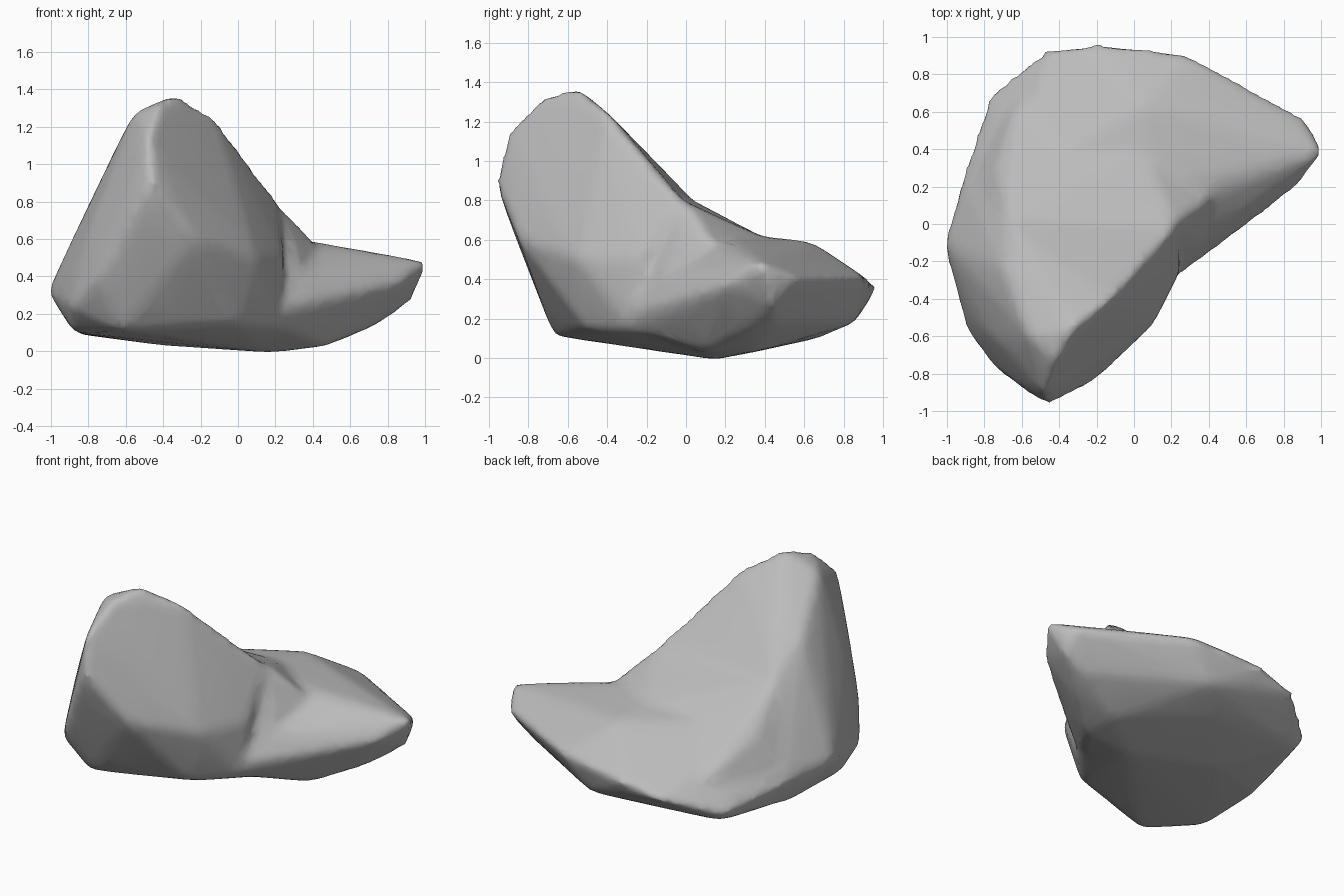
import bpy
import bmesh

# Remove the default object only
default_cube = bpy.data.objects.get("Cube")
if default_cube:
    bpy.data.objects.remove(default_cube, do_unlink=True)

# Single stone colour
stone_grey = bpy.data.materials.new("stone_grey")
stone_grey.use_nodes = True
colour = (.5, .5, .5, 1)
stone_grey.diffuse_color = colour
shader = next(n for n in stone_grey.node_tree.nodes if n.type == "BSDF_PRINCIPLED")
shader.inputs["Base Color"].default_value = colour


def hull_mass(name, corners):
    """Make a closed convex stone mass from its corner points."""
    mesh = bpy.data.meshes.new(name)
    bm = bmesh.new()
    for corner in corners:
        bm.verts.new(corner)
    bmesh.ops.convex_hull(bm, input=bm.verts[:])
    loose = [v for v in bm.verts if not v.link_faces]
    bmesh.ops.delete(bm, geom=loose, context="VERTS")
    bmesh.ops.recalc_face_normals(bm, faces=bm.faces[:])
    bm.to_mesh(mesh)
    bm.free()
    mesh.materials.append(stone_grey)
    stone = bpy.data.objects.new(name, mesh)
    bpy.context.collection.objects.link(stone)
    return stone


# Tall leaning mass: crown, bulging front and left flank, then the base
rock = hull_mass("rock", [
    (-.32, -.55, 1.38), (-.56, -.6, 1.28), (-.42, -.74, 1.32), (-.12, -.4, 1.25),
    (-.48, -.91, 1.15), (-.46, -.97, .9), (-.69, -.25, 1), (-.64, -.68, 1),
    (-.76, -.6, .75), (-.88, -.48, .45),
    (-.22, -.85, .6), (.1, -.55, .5), (.25, -.25, .5), (.22, -.02, .8),
    (-.66, 0, .84), (-.58, -.9, .7), (-.74, -.78, .4), (-1.02, -.1, .32),
    (-.91, .25, .3), (-.89, -.58, .23), (-.88, -.38, .1), (-.62, -.67, .11),
    (0, -.5, .14), (.22, -.27, .14), (-.85, .1, .09), (-.4, .3, .03),
    (.18, .14, -.01),
])

# Shoulder: carries the back slope down from the crown to the wing
shoulder = hull_mass("shoulder", [
    (-.68, 0, .82), (.22, 0, .79), (-.74, .3, .56), (.05, .42, .6),
    (.4, .12, .6), (.32, -.1, .5), (-.9, .2, .32), (-.62, .68, .38),
    (.3, .5, .3), (-.3, -.3, .4), (.3, -.22, .25), (-.4, .3, .1),
])

# Low wing: sloping back, pointed tip, front flank, then the underside
low_wing = hull_mass("low_wing", [
    (-1.01, -.1, .3), (-.92, .25, .28), (-.77, .7, .2), (-.48, .93, .3),
    (-.22, .97, .36), (.3, .91, .41), (.92, .57, .4), (1.02, .38, .48),
    (.05, .64, .59), (.1, .2, .64), (-.6, .25, .6), (.4, .15, .57),
    (.31, -.13, .42), (.56, .05, .4), (.88, .2, .37), (.27, -.26, .24),
    (.55, 0, .22), (.47, .1, .03), (.72, .29, .13), (.2, -.27, .14),
    (.18, .14, -.01), (.47, .35, .03), (.8, .45, .18), (.93, .45, .27),
    (-.1, .67, .1), (.1, .86, .18), (-.4, .3, .03), (-.85, .1, .09),
    (-.73, .66, .13),
])

# Fuse the masses, wear down the joins and return to broad facets
for other in (shoulder, low_wing):
    fuse = rock.modifiers.new("fuse_" + other.name, "BOOLEAN")
    fuse.operation = "UNION"
    fuse.solver = "EXACT"
    fuse.object = other
even = rock.modifiers.new("even", "REMESH")
even.mode = "VOXEL"
even.voxel_size = .03
wear = rock.modifiers.new("wear", "SMOOTH")
wear.factor = .5
wear.iterations = 10
facets = rock.modifiers.new("facets", "DECIMATE")
facets.ratio = .15

bpy.ops.object.select_all(action="DESELECT")
rock.select_set(True)
bpy.context.view_layer.objects.active = rock
for modifier_name in [m.name for m in rock.modifiers]:
    bpy.ops.object.modifier_apply(modifier=modifier_name)
for other in (shoulder, low_wing):
    bpy.data.objects.remove(other, do_unlink=True)

# Smooth shading and a single material over the whole rock
bpy.ops.object.shade_smooth()
rock.data.materials.clear()
rock.data.materials.append(stone_grey)
for face in rock.data.polygons:
    face.material_index = 0
